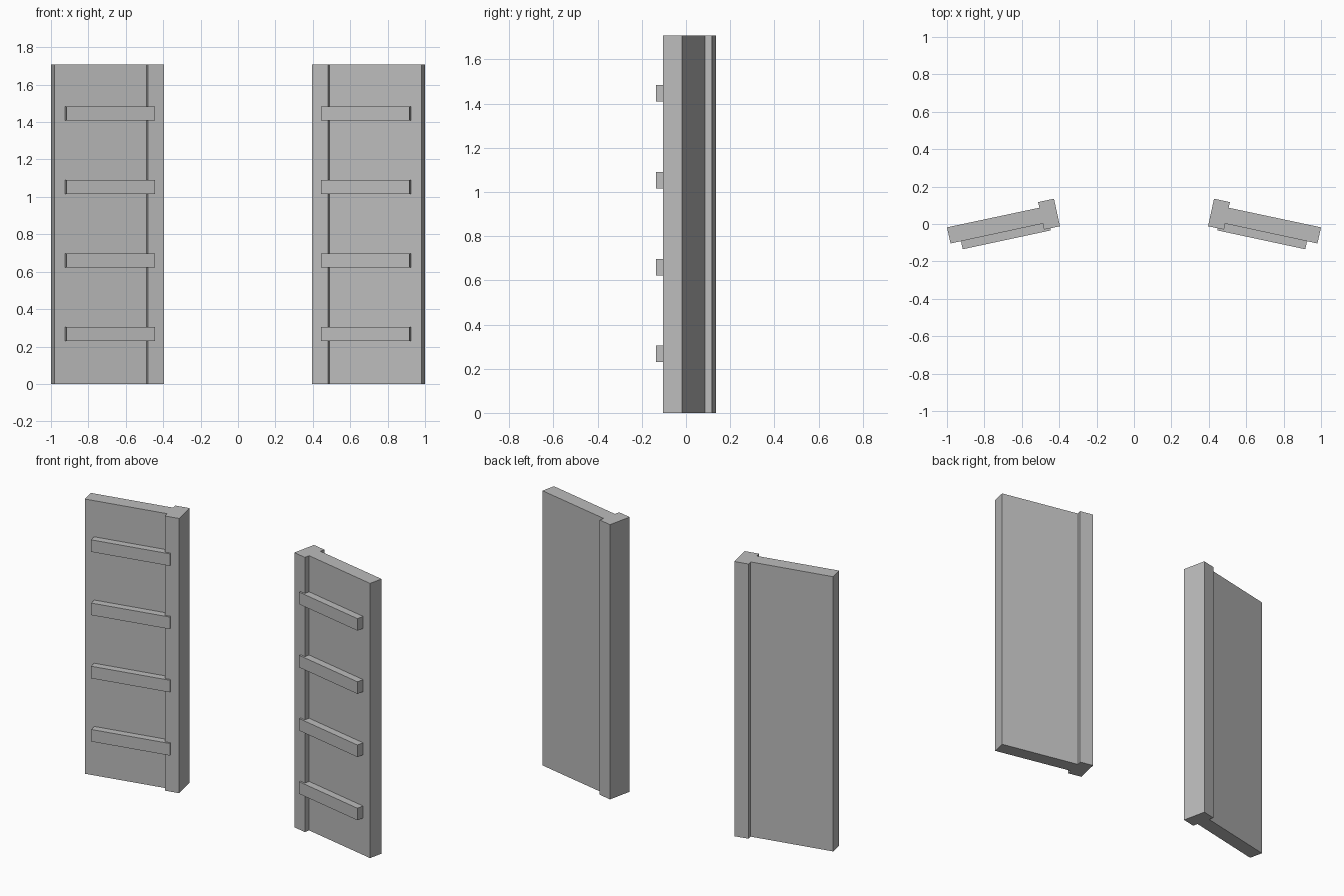
import bpy, bmesh

cube = bpy.data.objects.get("Cube")
if cube:
    bpy.data.objects.remove(cube, do_unlink=True)

GREY = (0.5, 0.5, 0.5, 1.0)
grey = bpy.data.materials.new("plain grey")
grey.use_nodes = True
grey.diffuse_color = GREY
grey.node_tree.nodes["Principled BSDF"].inputs["Base Color"].default_value = GREY


def extrude_profile(name, points, bottom, top, side):
    """Extrude a plan outline upwards; side -1 mirrors it across x."""
    bm = bmesh.new()
    base = bm.faces.new([bm.verts.new((side * x, y, bottom)) for x, y in points])
    grown = bmesh.ops.extrude_face_region(bm, geom=[base])["geom"]
    verts = [v for v in grown if isinstance(v, bmesh.types.BMVert)]
    bmesh.ops.translate(bm, verts=verts, vec=(0, 0, top - bottom))
    bmesh.ops.recalc_face_normals(bm, faces=bm.faces)
    mesh = bpy.data.meshes.new(name)
    bm.to_mesh(mesh)
    bm.free()
    mesh.materials.append(grey)
    obj = bpy.data.objects.new(name, mesh)
    bpy.context.collection.objects.link(obj)
    return obj


HEIGHT = 1.708
RUNG_HEIGHT = 0.075
RUNG_CENTRES = [0.267 + 0.393 * i for i in range(4)]

# Door leaf outline: thick hinge stile, then the thinner panel
LEAF = [(0.396, -0.012), (0.481, -0.030), (0.488, 0.002), (0.981, -0.104),
        (1.0, -0.018), (0.506, 0.087), (0.513, 0.117), (0.428, 0.135)]
# Rung outline, sunk a little into the leaf
RUNG = [(0.445, -0.034), (0.916, -0.135), (0.927, -0.082), (0.456, 0.019)]

for label, side in (("left", 1), ("right", -1)):
    extrude_profile(label + "_door_leaf", LEAF, 0, HEIGHT, side)
    for number, z in enumerate(RUNG_CENTRES, 1):
        extrude_profile(f"{label}_rung_{number}", RUNG,
                        z - RUNG_HEIGHT / 2, z + RUNG_HEIGHT / 2, side)
